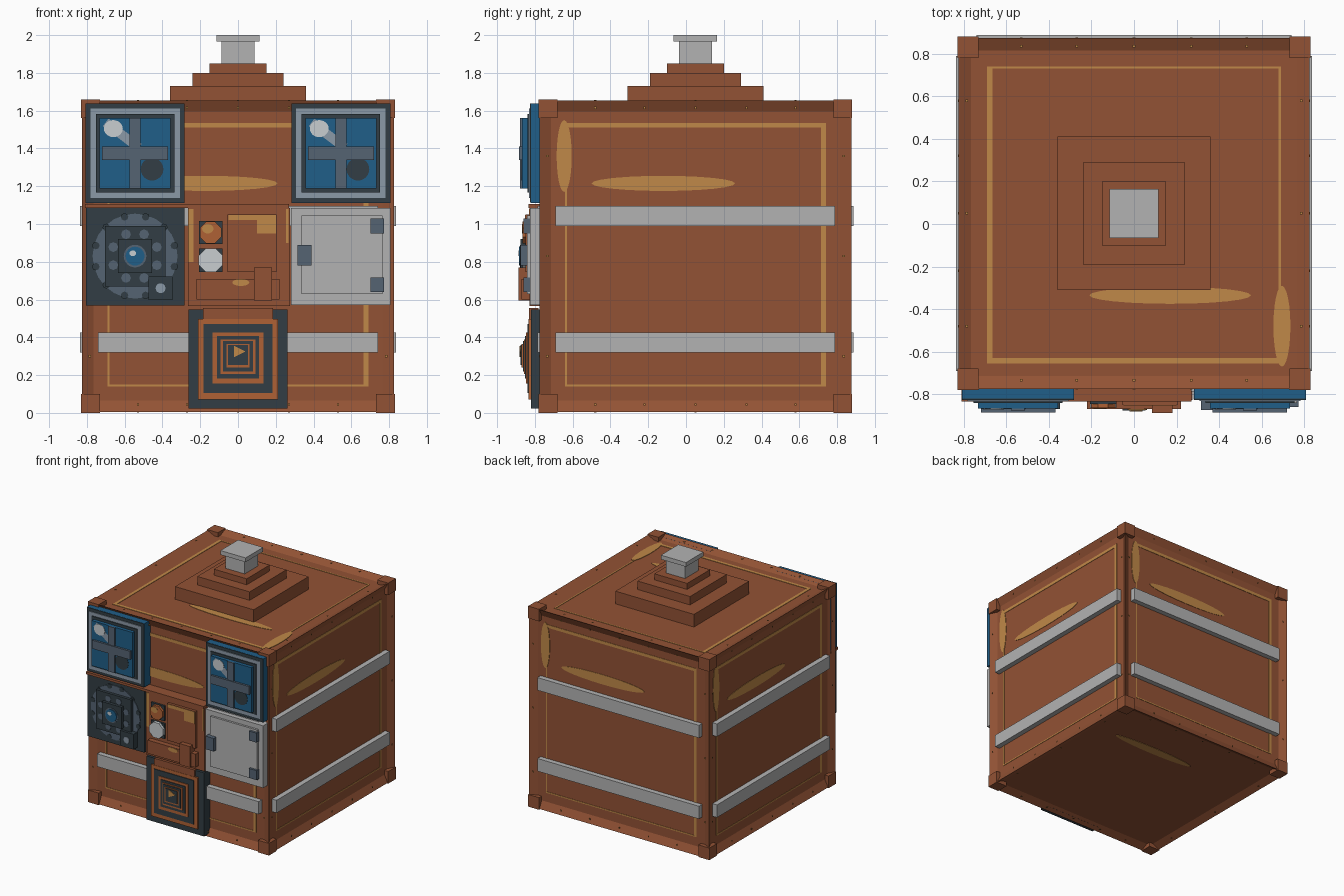
import bpy, bmesh, math
from mathutils import Matrix, Vector

cube = bpy.data.objects.get("Cube")
if cube:
    bpy.data.objects.remove(cube, do_unlink=True)


def material(name, *rgb):
    m = bpy.data.materials.new(name)
    m.use_nodes = True
    m.diffuse_color = (*rgb, 1)
    m.node_tree.nodes["Principled BSDF"].inputs["Base Color"].default_value = (*rgb, 1)
    return m


BROWN = material("rust brown", 0.29, 0.085, 0.035)
TAN = material("worn tan", 0.53, 0.25, 0.065)
ORANGE = material("orange", 0.43, 0.12, 0.035)
GREY = material("light grey", 0.45, 0.45, 0.45)
DARK = material("charcoal", 0.032, 0.048, 0.058)
SLATE = material("slate", 0.09, 0.125, 0.17)
PALE = material("pale slate", 0.26, 0.32, 0.39)
BLUE = material("glass blue", 0.014, 0.112, 0.246)
WHITE = material("off white", 0.58, 0.61, 0.63)


def frame(u, v, n, centre=(0, 0, 0)):
    m = Matrix((u, v, n)).transposed().to_4x4()
    m.translation = centre
    return m


X, Y, Z = Vector((1, 0, 0)), Vector((0, 1, 0)), Vector((0, 0, 1))
FRONT = frame(X, Z, -Y)      # u = x, v = z, w = distance forward
WORLD = Matrix.Identity(4)


def finish(name, bm, mat, m):
    bmesh.ops.transform(bm, matrix=m, verts=bm.verts)
    bmesh.ops.recalc_face_normals(bm, faces=bm.faces)
    mesh = bpy.data.meshes.new(name)
    bm.to_mesh(mesh)
    bm.free()
    mesh.materials.append(mat)
    ob = bpy.data.objects.new(name, mesh)
    bpy.context.collection.objects.link(ob)
    return ob


def boxes(name, mat, items, m=FRONT):
    """Each item is u0, u1, v0, v1, w0, w1."""
    bm = bmesh.new()
    for u0, u1, v0, v1, w0, w1 in items:
        place = Matrix.Translation(((u0 + u1) / 2, (v0 + v1) / 2, (w0 + w1) / 2))
        bmesh.ops.create_cube(bm, size=1, matrix=place @ Matrix.Diagonal((u1 - u0, v1 - v0, w1 - w0, 1)))
    return finish(name, bm, mat, m)


def square(name, mat, cu, cv, half, w0, w1, m=FRONT):
    return boxes(name, mat, [(cu - half, cu + half, cv - half, cv + half, w0, w1)], m)


def disc(name, mat, cu, cv, ru, rv, w0, w1, m=FRONT, sides=24, turn=0):
    bm = bmesh.new()
    bmesh.ops.create_cone(bm, cap_ends=True, segments=sides, radius1=1, radius2=1, depth=1,
                          matrix=Matrix.Rotation(turn, 4, "Z"))
    place = Matrix.Translation((cu, cv, (w0 + w1) / 2))
    return finish(name, bm, mat, m @ place @ Matrix.Diagonal((ru, rv, w1 - w0, 1)))


# Crate body with a recessed panel on every side
C = Vector((0, 0.05, 0.83))
H, PANEL, FLOOR = 0.825, 0.74, 0.795
bm = bmesh.new()
bmesh.ops.create_cube(bm, size=2 * H)
bmesh.ops.inset_individual(bm, faces=bm.faces[:], thickness=H - PANEL, depth=FLOOR - H)
finish("crate_body", bm, BROWN, Matrix.Translation(C))

# Corner blocks
corners = []
for sx in (-1, 1):
    for sy in (-1, 1):
        for sz in (-1, 1):
            item = []
            for s in (sx, sy, sz):
                item += sorted((s * 0.73, s * (H + 0.005)))
            corners.append(item)
boxes("corner_blocks", BROWN, corners, Matrix.Translation(C))

# Worn edges, streaks, rivets and metal bands on each side
SIDES = {"front": (X, Z, -Y), "right": (Y, Z, X), "back": (-X, Z, Y),
         "left": (-Y, Z, -X), "top": (-X, -Y, Z), "bottom": (-X, Y, -Z)}
for side, axes in SIDES.items():
    m = frame(*axes, C)
    t = FLOOR + 0.003
    if side != "bottom":
        boxes(side + "_worn_edges", TAN, [
            (-0.69, 0.69, 0.68, 0.705, FLOOR, t), (0.665, 0.69, -0.69, 0.68, FLOOR, t),
            (-0.69, 0.69, -0.69, -0.68, FLOOR, t), (-0.69, -0.68, -0.68, 0.68, FLOOR, t)], m)
        disc(side + "_worn_corner", TAN, -0.695, 0.53, 0.04, 0.19, FLOOR, t + 0.001, m)
    disc(side + "_worn_streak", TAN, -0.17, 0.385, 0.38, 0.04, FLOOR, t, m)
    spots = [(u, s * 0.785) for u in (-0.53, -0.27, 0, 0.27, 0.53) for s in (-1, 1)]
    spots += [(s * 0.785, v) for v in (-0.53, 0, 0.53) for s in (-1, 1)]
    boxes(side + "_rivets", TAN, [(u - 0.006, u + 0.006, v - 0.006, v + 0.006, H, H + 0.002)
                                  for u, v in spots], m)
    if side not in ("top", "bottom"):
        boxes(side + "_metal_bands", GREY, [
            (-PANEL, PANEL, v, v + 0.105, FLOOR, H + 0.012) for v in (-0.51, 0.16)], m)

# Stepped roof with a metal cap
for name, mat, half, z0, z1 in (
        ("roof_step_low", BROWN, 0.36, 1.62, 1.73), ("roof_step_mid", BROWN, 0.24, 1.73, 1.80),
        ("roof_step_top", BROWN, 0.15, 1.80, 1.85), ("vent_stem", GREY, 0.088, 1.85, 1.965),
        ("vent_cap", GREY, 0.115, 1.965, 2.0)):
    square(name, mat, 0, C.y, half, z0, z1, WORLD)

# Two windows
for name, cx in (("right_window", -0.545), ("left_window", 0.545)):
    cz = 1.375
    square(name + "_slab", BLUE, cx, cz, 0.263, 0.74, 0.82)
    square(name + "_border", DARK, cx, cz, 0.262, 0.82, 0.826)
    square(name + "_trim", PALE, cx, cz, 0.237, 0.826, 0.832)
    square(name + "_inner_trim", DARK, cx, cz, 0.208, 0.832, 0.84)
    square(name + "_glass", BLUE, cx, cz, 0.187, 0.84, 0.868)
    streak = Matrix.Translation((cx - 0.06, cz + 0.09, 0)) @ Matrix.Rotation(-0.65, 4, "Z")
    boxes(name + "_glint_streak", PALE, [(-0.12, 0.1, -0.025, 0.025, 0.868, 0.869)], FRONT @ streak)
    disc(name + "_glint", WHITE, cx - 0.115, cz + 0.13, 0.05, 0.045, 0.868, 0.871)
    disc(name + "_dark_spot", DARK, cx + 0.09, cz - 0.085, 0.06, 0.06, 0.868, 0.87)
    boxes(name + "_bars", SLATE, [(cx - 0.03, cx + 0.03, cz - 0.187, cz + 0.187, 0.868, 0.878),
                                  (cx - 0.175, cx + 0.175, cz - 0.035, cz + 0.035, 0.868, 0.885)])

# Dial panel
dx, dz = -0.545, 0.83
square("dial_plate", DARK, dx, dz, 0.261, 0.74, 0.82)
disc("dial_ring", SLATE, dx, dz, 0.225, 0.225, 0.82, 0.826)
for i in range(12):
    a = math.tau * (i + 0.5) / 12
    disc("dial_notch", DARK, dx + 0.215 * math.cos(a), dz + 0.215 * math.sin(a),
         0.02, 0.02, 0.82, 0.828, sides=8)
square("dial_housing", DARK, dx, dz, 0.16, 0.82, 0.85)
for i in range(8):
    a = math.tau * (i + 0.5) / 8
    disc("dial_mark", SLATE, dx + 0.125 * math.cos(a), dz + 0.125 * math.sin(a),
         0.026, 0.026, 0.85, 0.853, sides=8)
square("dial_core", DARK, dx, dz, 0.09, 0.85, 0.875)
disc("dial_lens_rim", SLATE, dx, dz, 0.06, 0.06, 0.875, 0.878)
disc("dial_lens", BLUE, dx, dz, 0.05, 0.05, 0.878, 0.884)
disc("dial_lens_glint", WHITE, dx - 0.012, dz + 0.015, 0.018, 0.015, 0.884, 0.886)
square("dial_switch", DARK, -0.41, 0.66, 0.063, 0.82, 0.87)
disc("dial_switch_light", PALE, -0.41, 0.66, 0.026, 0.026, 0.87, 0.875)
boxes("panel_ledge", BROWN, [(-0.81, 0.27, 1.085, 1.105, 0.74, 0.835)])

# Control panel
boxes("control_plate", BROWN, [(-0.265, 0.275, 0.565, 1.085, 0.74, 0.828)])
boxes("control_worn_edge", TAN, [(-0.262, -0.235, 0.8, 1.08, 0.828, 0.831),
                                 (0.255, 0.268, 0.9, 1.08, 0.828, 0.831)])
boxes("control_screen", BROWN, [(-0.055, 0.205, 0.745, 1.05, 0.828, 0.85)])
boxes("control_screen_wear", TAN, [(-0.05, 0.2, 1.02, 1.047, 0.85, 0.852),
                                   (0.1, 0.2, 0.95, 1.02, 0.85, 0.852)])
for name, z, mat, r in (("upper_button", 0.955, ORANGE, 0.062), ("lower_button", 0.808, WHITE, 0.068)):
    square(name + "_base", DARK, -0.145, z, 0.062, 0.828, 0.845)
    disc(name, mat, -0.145, z, r, r, 0.845, 0.865, sides=8, turn=math.pi / 8)
disc("upper_button_glint", TAN, -0.16, 0.975, 0.03, 0.025, 0.865, 0.868)
boxes("control_tray", BROWN, [(-0.22, 0.22, 0.6, 0.71, 0.828, 0.87)])
disc("control_tray_wear", TAN, 0.015, 0.69, 0.045, 0.018, 0.87, 0.873)
boxes("control_lever", BROWN, [(0.085, 0.18, 0.595, 0.77, 0.828, 0.888)])

# Hatch
boxes("hatch_plate", GREY, [(0.28, 0.808, 0.57, 1.085, 0.74, 0.825)])
boxes("hatch_door", GREY, [(0.335, 0.765, 0.63, 1.045, 0.825, 0.842)])
boxes("hatch_hinges", SLATE, [(0.702, 0.772, z, z + 0.078, 0.825, 0.86) for z in (0.64, 0.95)])
boxes("hatch_handle", SLATE, [(0.315, 0.39, 0.78, 0.888, 0.825, 0.875)])

# Stepped vent
vz = 0.285
square("vent_plate", DARK, 0, vz, 0.263, 0.74, 0.82)
boxes("vent_hood", BROWN, [(-0.185, 0.185, 0.47, 0.555, 0.78, 0.832)])
for i, (mat, half) in enumerate(((ORANGE, 0.213), (DARK, 0.182), (ORANGE, 0.135), (DARK, 0.112),
                                 (ORANGE, 0.092), (DARK, 0.08), (ORANGE, 0.062), (DARK, 0.053))):
    square("vent_step_%d" % (i + 1), mat, 0, vz + i * 0.003, half, 0.82, 0.834 + i * 0.006)
disc("vent_arrow", TAN, 0, vz + 0.04, 0.04, 0.035, 0.876, 0.881, sides=3, turn=-math.pi / 2)
